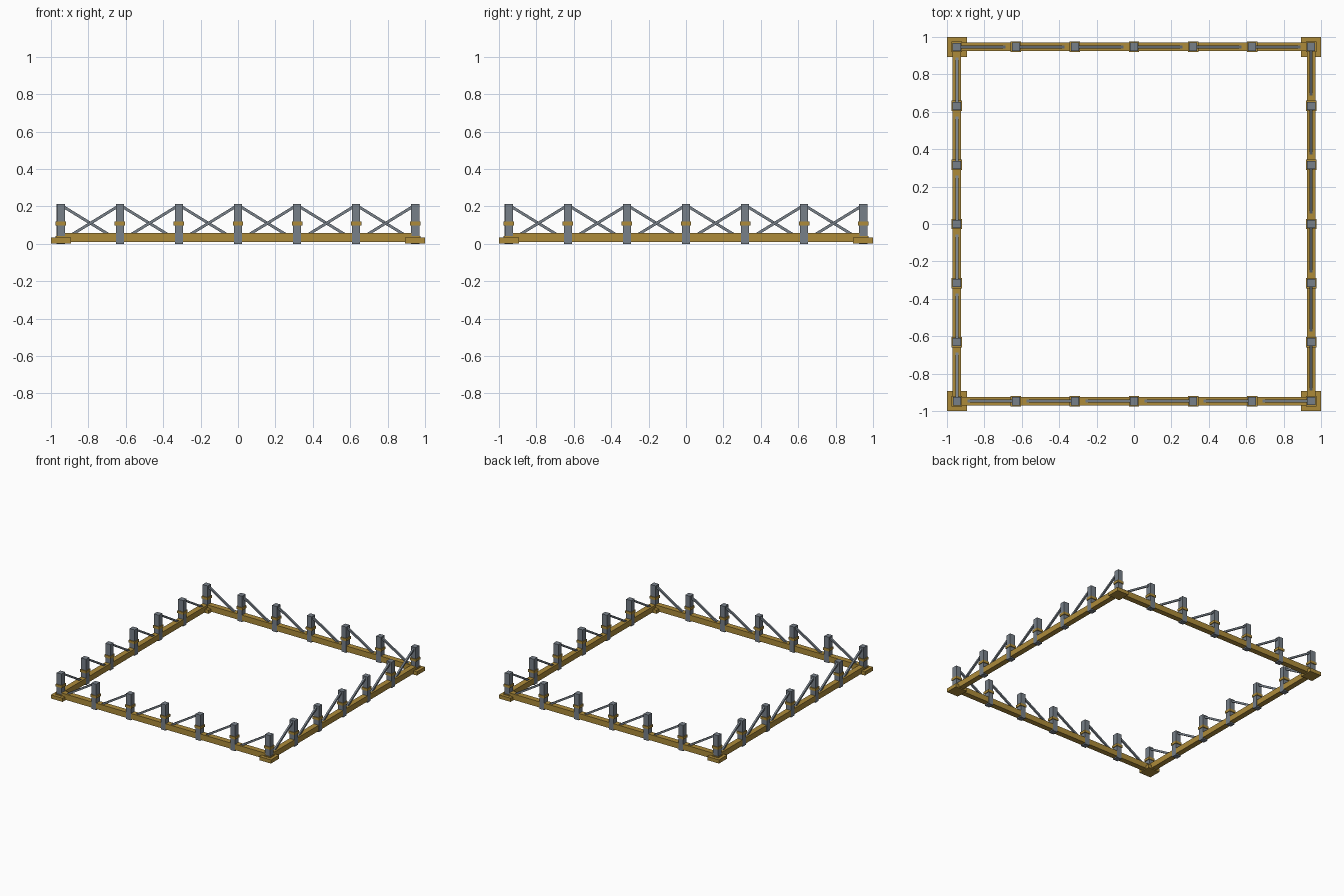
import bpy, math
from mathutils import Matrix, Vector

if "Cube" in bpy.data.objects:
    bpy.data.objects.remove(bpy.data.objects["Cube"])

EDGE = 0.947            # distance of the rail centre lines from the middle
STEP = EDGE * 2 / 6     # post spacing


def material(name, rgb):
    m = bpy.data.materials.new(name)
    m.diffuse_color = (*rgb, 1)
    m.use_nodes = True
    m.node_tree.nodes["Principled BSDF"].inputs["Base Color"].default_value = m.diffuse_color
    return m


BRASS = material("aged brass", (0.42, 0.26, 0.042))
STEEL = material("blue grey steel", (0.185, 0.215, 0.25))


def box(name, size, centre, turn, mat, tilt=0.0):
    """Box laid out along the front side, then turned to side number `turn`."""
    bpy.ops.mesh.primitive_cube_add(size=1)
    ob = bpy.context.object
    ob.name = name
    ob.data.materials.append(mat)
    ob.data.transform(Matrix.Rotation(turn * math.pi / 2, 4, 'Z')
                      @ Matrix.Translation(Vector(centre))
                      @ Matrix.Rotation(-tilt, 4, 'Y')
                      @ Matrix.Diagonal((*size, 1)))
    return ob


for side in range(4):
    # Bottom rail
    box("rail", (2 * EDGE - 0.04, 0.045, 0.047), (0, -EDGE, 0.0335), side, BRASS)

    # Corner plate with a small foot under the corner post
    box("corner_plate", (0.106, 0.106, 0.03), (-EDGE, -EDGE, 0.018), side, BRASS)
    box("corner_foot", (0.056, 0.056, 0.008), (-EDGE, -EDGE, 0.037), side, BRASS)

    for i in range(6):
        x = -EDGE + i * STEP
        # Post, standing on the plate at the corner and on the ground elsewhere
        low = 0.033 if i == 0 else 0.0
        box("post", (0.043, 0.0465, 0.212 - low), (x, -EDGE, (0.212 + low) / 2), side, STEEL)
        # Band around the post
        box("post_band", (0.056, 0.056, 0.02), (x, -EDGE, 0.109), side, BRASS)

        # Brace rising from the rail to the top of the next post
        a, b = Vector((x + 0.04, 0, 0.038)), Vector((x + STEP - 0.008, 0, 0.202))
        d, mid = b - a, (a + b) / 2
        box("brace", (d.length, 0.015, 0.015), (mid.x, -EDGE, mid.z), side, STEEL,
            math.atan2(d.z, d.x))
